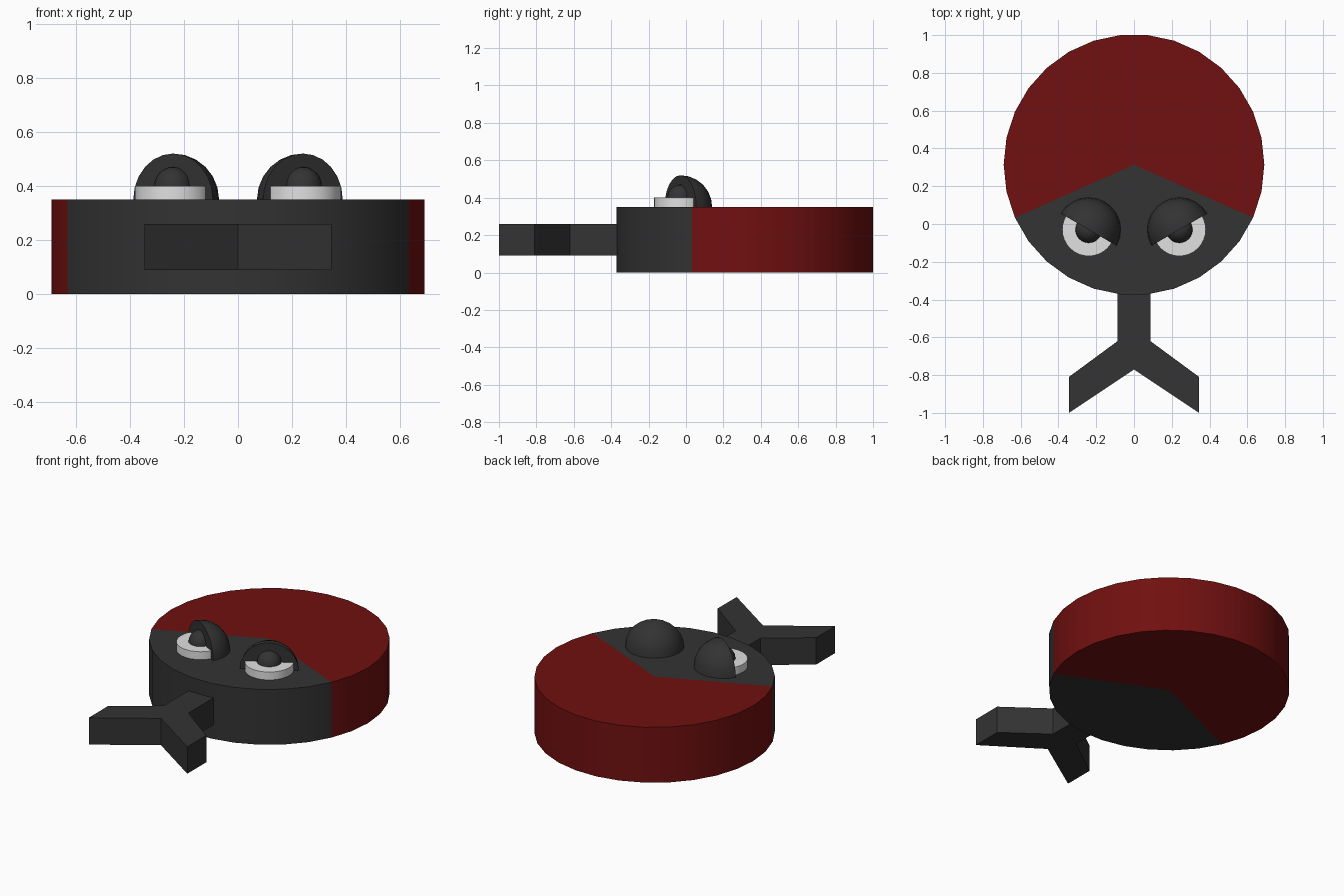
import bpy, bmesh, math
from mathutils import Vector

if "Cube" in bpy.data.objects:
    bpy.data.objects.remove(bpy.data.objects["Cube"])

def material(name, rgb):
    m = bpy.data.materials.new(name)
    m.diffuse_color = (*rgb, 1)
    m.use_nodes = True
    m.node_tree.nodes["Principled BSDF"].inputs["Base Color"].default_value = m.diffuse_color
    return m

RED = material("dark red", (0.165, 0.005, 0.005))
BLACK = material("charcoal", (0.033, 0.033, 0.033))
WHITE = material("off white", (0.75, 0.75, 0.75))

def finish(name, bm, mats, smooth=True):
    bmesh.ops.recalc_face_normals(bm, faces=bm.faces)
    me = bpy.data.meshes.new(name)
    bm.to_mesh(me)
    bm.free()
    for m in mats:
        me.materials.append(m)
    ob = bpy.data.objects.new(name, me)
    bpy.context.collection.objects.link(ob)
    if smooth:
        bpy.ops.object.select_all(action='DESELECT')
        ob.select_set(True)
        bpy.context.view_layer.objects.active = ob
        bpy.ops.object.shade_smooth_by_angle(angle=math.radians(35))
    return ob

def cut(bm, co, normal):
    """Slice off the side the normal points to and cap the opening."""
    geom = bm.verts[:] + bm.edges[:] + bm.faces[:]
    res = bmesh.ops.bisect_plane(bm, geom=geom, plane_co=co, plane_no=normal,
                                 clear_outer=True)
    edges = [e for e in res['geom_cut'] if isinstance(e, bmesh.types.BMEdge)]
    bmesh.ops.contextual_create(bm, geom=edges)

def dome(radius, centre, segments, rings):
    bm = bmesh.new()
    bmesh.ops.create_uvsphere(bm, u_segments=segments, v_segments=rings, radius=radius)
    bmesh.ops.translate(bm, verts=bm.verts, vec=centre)
    cut(bm, centre, Vector((0, 0, -1)))
    return bm

# Round body: 30-sided drum with a dark face wedge at the front
SIDES, R, CY, H = 30, 0.69, 0.314, 0.35
bm = bmesh.new()
rings = []
for z in (0, H):
    rings.append([bm.verts.new((R * math.cos(math.tau * i / SIDES),
                                CY + R * math.sin(math.tau * i / SIDES), z))
                  for i in range(SIDES)])
hubs = [bm.verts.new((0, CY, z)) for z in (0, H)]
low, high = rings
for i in range(SIDES):
    j = (i + 1) % SIDES
    faces = [bm.faces.new((low[i], low[j], high[j], high[i])),
             bm.faces.new((hubs[0], low[j], low[i])),
             bm.faces.new((hubs[1], high[i], high[j]))]
    for f in faces:
        f.material_index = 1 if 17 <= i < 28 else 0
finish("body", bm, [RED, BLACK])

# Forked tail: extruded Y outline
half = [(0.087, -0.36), (0.087, -0.62), (0.345, -0.81), (0.345, -1.0)]
outline = half + [(0, -0.77)] + [(-x, y) for x, y in reversed(half)]
bm = bmesh.new()
base = bm.faces.new([bm.verts.new((x, y, 0.09)) for x, y in outline])
ext = bmesh.ops.extrude_face_region(bm, geom=[base], use_keep_orig=True)
bmesh.ops.translate(bm, vec=(0, 0, 0.17),
                    verts=[v for v in ext['geom'] if isinstance(v, bmesh.types.BMVert)])
finish("forked_tail", bm, [BLACK], smooth=False)

# Eyes: white disc, dark pupil and a slanted quarter-sphere lid
for side, s in (("left", -1), ("right", 1)):
    eye = Vector((s * 0.24, -0.03, H))

    bm = bmesh.new()
    bmesh.ops.create_cone(bm, cap_ends=True, segments=32, radius1=0.14,
                          radius2=0.14, depth=0.05)
    bmesh.ops.translate(bm, verts=bm.verts, vec=eye + Vector((0, 0, 0.025)))
    finish(side + "_eye_white", bm, [WHITE])

    finish(side + "_pupil", dome(0.07, eye + Vector((0, 0, 0.05)), 24, 12), [BLACK])

    bm = dome(0.17, eye, 24, 12)
    a = math.radians(30)
    cut(bm, eye, Vector((s * math.sin(a), -math.cos(a), 0)))
    finish(side + "_eyelid", bm, [BLACK])
